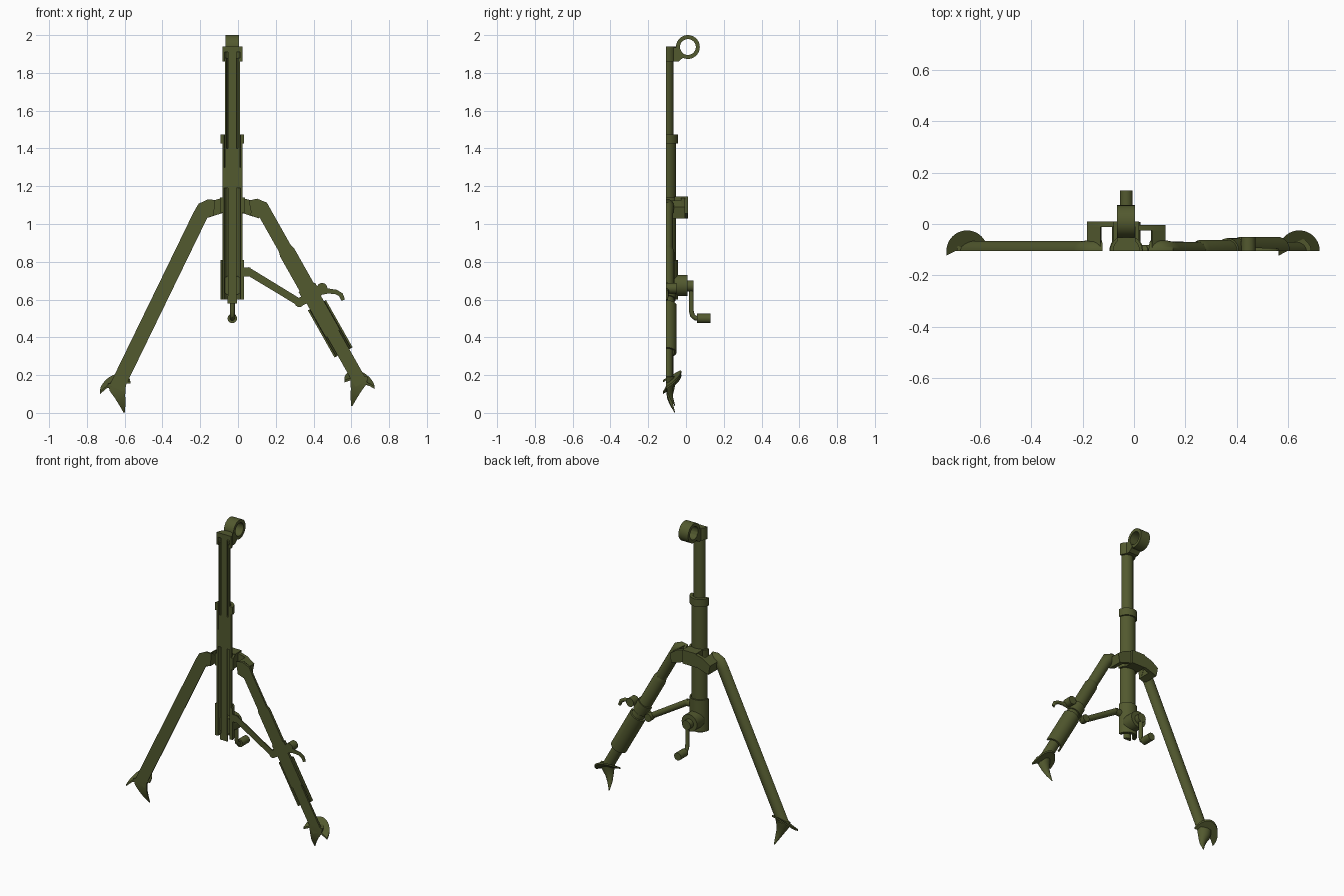
import bpy, bmesh, math
from mathutils import Vector

if "Cube" in bpy.data.objects:
    bpy.data.objects.remove(bpy.data.objects["Cube"])

Y0 = -0.105          # plane of the flat cut front
CX = -0.03           # column axis
mat = bpy.data.materials.new("olive_paint")
mat.diffuse_color = (0.085, 0.1, 0.028, 1)
mat.use_nodes = True
mat.node_tree.nodes["Principled BSDF"].inputs["Base Color"].default_value = mat.diffuse_color


def finish(name, bm):
    bmesh.ops.recalc_face_normals(bm, faces=bm.faces)
    me = bpy.data.meshes.new(name)
    bm.to_mesh(me)
    bm.free()
    me.materials.append(mat)
    ob = bpy.data.objects.new(name, me)
    bpy.context.collection.objects.link(ob)
    bpy.ops.object.select_all(action='DESELECT')
    ob.select_set(True)
    bpy.context.view_layer.objects.active = ob
    bpy.ops.object.shade_smooth_by_angle(angle=math.radians(35))
    return ob


def loft(name, rings, closed=False):
    bm = bmesh.new()
    vs = [[bm.verts.new(p) for p in r] for r in rings]
    n = len(vs[0])
    pairs = list(zip(vs, vs[1:])) + ([(vs[-1], vs[0])] if closed else [])
    for a, b in pairs:
        for i in range(n):
            j = (i + 1) % n
            bm.faces.new((a[i], a[j], b[j], b[i]))
    if not closed:
        bm.faces.new(vs[0])
        bm.faces.new(vs[-1])
    return finish(name, bm)


def half_tube(name, pts, wall=0, seg=14):
    """Half round bar or shell along points (x, z, radius[, y])."""
    rings = []
    for i, p in enumerate(pts):
        c = Vector((p[0], p[3] if len(p) > 3 else Y0, p[1]))
        a, b = pts[max(i - 1, 0)], pts[min(i + 1, len(pts) - 1)]
        t = Vector((b[0] - a[0], 0, b[1] - a[1])).normalized()
        side = Vector((t.z, 0, -t.x))
        angs = [math.pi * k / seg for k in range(seg + 1)]

        def arc(r):
            return [c + side * r * math.cos(q) + Vector((0, r * math.sin(q), 0)) for q in angs]
        rings.append(arc(p[2]) + (arc(p[2] - wall)[::-1] if wall else []))
    return loft(name, rings)


def column(name, z0, z1, r, wall=0):
    return half_tube(name, [(CX, z0, r), (CX, z1, r)], wall)


def prism(name, poly, y0, y1):
    return loft(name, [[(x, y, z) for x, z in poly] for y in (y0, y1)])


def rect(x0, x1, z0, z1):
    return [(x0, z0), (x1, z0), (x1, z1), (x0, z1)]


def disc(x, z, r, n=28):
    return [(x + r * math.cos(math.tau * k / n), z + r * math.sin(math.tau * k / n)) for k in range(n)]


# Telescoping column, cut open at the front
column("lower_tube", 0.60, 1.43, 0.053, 0.01)
column("base_collar", 0.60, 0.81, 0.063, 0.009)
column("base_plug", 0.58, 0.62, 0.026)
column("lower_screw", 0.60, 1.19, 0.022)
column("tube_core", 1.19, 1.30, 0.045)
column("upper_core", 1.30, 1.40, 0.034)
column("upper_tube", 1.28, 1.88, 0.04, 0.009)
column("upper_screw", 1.40, 1.91, 0.022)
column("top_of_lower_tube", 1.425, 1.475, 0.063, 0.02)

# Head and cradle ring
column("head_collar", 1.86, 1.94, 0.053, 0.012)
column("head_cap", 1.91, 1.94, 0.05)
loft("head_bracket", [[(x, -0.07, 1.86), (x, -0.04, 1.86), (x, -0.01, 1.885),
                       (x, -0.035, 1.935), (x, -0.07, 1.935)] for x in (-0.065, 0.005)])
ring = []
for k in range(40):
    a = math.tau * k / 40
    ring.append([(x, 0.01 + r * math.cos(a), 1.937 + r * math.sin(a))
                 for x, r in ((-0.066, 0.063), (0.004, 0.063), (0.004, 0.042), (-0.066, 0.042))])
loft("cradle_ring", ring, closed=True)

# Crank gearbox and handle
prism("gearbox", disc(CX, 0.675, 0.056), -0.09, 0.008)
prism("crank_hub", disc(CX, 0.672, 0.03), 0.008, 0.04)
path = [(0.028, 0.675), (0.028, 0.54), (0.034, 0.515), (0.05, 0.502), (0.075, 0.5)]
rings = []
for i, (y, z) in enumerate(path):
    a, b = path[max(i - 1, 0)], path[min(i + 1, len(path) - 1)]
    t = Vector((0, b[0] - a[0], b[1] - a[1])).normalized()
    u, s = Vector((0, -t.z, t.y)), Vector((1, 0, 0))
    rings.append([Vector((CX, y, z)) + (u * math.cos(math.tau * k / 12) + s * math.sin(math.tau * k / 12)) * 0.013
                  for k in range(12)])
loft("crank_arm", rings)
prism("crank_grip", disc(CX, 0.5, 0.025), 0.057, 0.131)

# Yoke joining the legs to the column
column("yoke_band", 1.06, 1.14, 0.066, 0.013)
prism("yoke_block", rect(-0.08, 0.02, 1.055, 1.145), -0.06, 0.01)
for side, s, yb in (("left", -1, 0.01), ("right", 1, -0.004)):
    arm = [(0.045, 1.06), (0.045, 1.14), (0.1, 1.125), (0.152, 1.09), (0.14, 1.03)]
    prism(side + "_yoke_arm", [(CX + s * x, z) for x, z in arm], yb - 0.022, yb)
    lug = [(0.097, 1.045), (0.1, 1.125), (0.152, 1.09), (0.14, 1.03)]
    prism(side + "_yoke_lug", [(CX + s * x, z) for x, z in lug], Y0 + 0.002, yb)

# Legs with bent tops
half_tube("left_leg", [(-0.125, 1.088, 0.04), (-0.155, 1.09, 0.04), (-0.18, 1.078, 0.041),
                       (-0.2, 1.045, 0.039), (-0.645, 0.13, 0.039)])
half_tube("right_leg", [(0.065, 1.085, 0.04), (0.10, 1.092, 0.042), (0.125, 1.083, 0.041),
                        (0.148, 1.048, 0.036), (0.652, 0.155, 0.035)])


def on_leg(z, r):
    return (0.148 + (1.048 - z) / 0.893 * 0.504, z, r)


half_tube("right_leg_sleeve", [on_leg(0.87, 0.036), on_leg(0.85, 0.043), on_leg(0.42, 0.043)])
half_tube("spring_housing", [on_leg(0.57, 0.055), on_leg(0.32, 0.055)], 0.01)
half_tube("clamp_collar", [on_leg(0.665, 0.05), on_leg(0.60, 0.05)])

# Brace and clamp lever
half_tube("brace_pivot", [(0.02, 0.745, 0.024), (0.065, 0.745, 0.024)])
half_tube("brace", [(0.045, 0.755, 0.02), (0.325, 0.585, 0.019)])
prism("brace_joint", disc(0.325, 0.585, 0.025, 16), Y0, -0.065)
half_tube("brace_link", [(0.32, 0.582, 0.022), (0.41, 0.63, 0.024)])
prism("lever_boss", disc(0.445, 0.66, 0.028, 18), Y0, -0.05)
half_tube("clamp_lever", [(0.44, 0.645, 0.02), (0.48, 0.645, 0.013), (0.52, 0.64, 0.012),
                          (0.545, 0.625, 0.012), (0.557, 0.597, 0.01)])

# Feet: tilted half plate and curved spike
for side, s, x, z in (("left", -1, -0.65, 0.148), ("right", 1, 0.643, 0.165)):
    outline = [(0.08 * math.cos(math.pi * k / 20), 0.08 * math.sin(math.pi * k / 20)) for k in range(21)]
    outline += [(-0.08, -0.018), (-0.045, 0), (0.045, 0)]

    def plate(lift):
        return [(x + dx, Y0 + dy, z - 0.28 * s * dx + 0.55 * dy + 2.5 * dx * dx * -1 + lift)
                for dx, dy in outline]
    loft(side + "_foot_plate", [plate(0), plate(0.012)])
    tip = 0.0 if s < 0 else 0.035
    half_tube(side + "_foot_spike", [(s * 0.64, tip + 0.16, 0.05), (s * 0.637, tip + 0.125, 0.043),
                                     (s * 0.624, tip + 0.085, 0.028, -0.1),
                                     (s * 0.612, tip + 0.045, 0.017, -0.085),
                                     (s * 0.602, tip + 0.001, 0.003, -0.06)])
